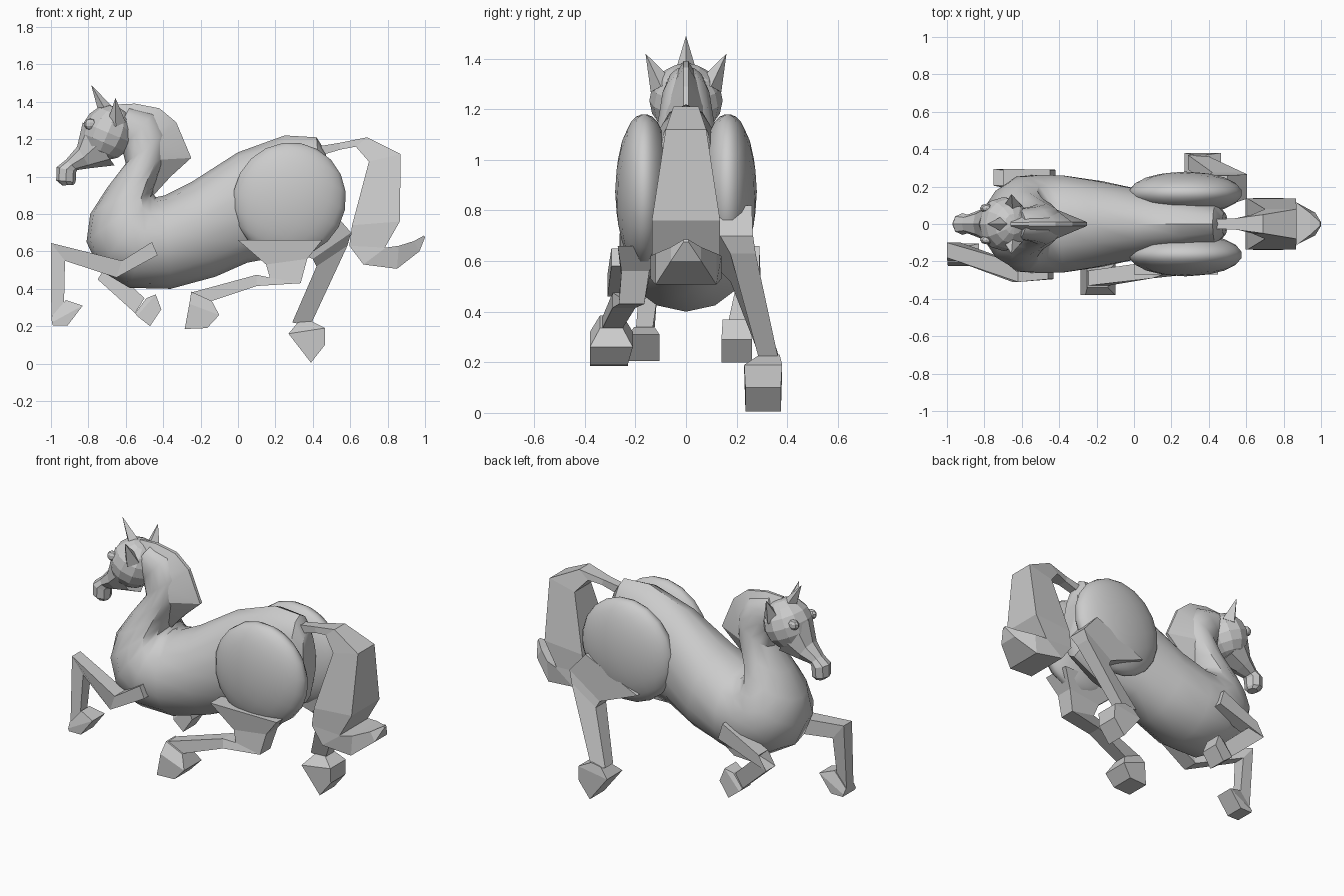
import bpy, bmesh
from math import sin, cos, pi, radians
from mathutils import Vector

BOX = [(0, -1), (0, 1), (1, 1), (1, -1)]
WEDGE = [(0, -.12), (0, .12), (1, 1), (1, -1)]


def oval(n):
    return [(.5 - .5 * cos(2 * pi * i / n), sin(2 * pi * i / n)) for i in range(n)]


def finish(ob, name, smooth):
    ob.name = name
    bpy.ops.object.select_all(action='DESELECT')
    ob.select_set(True)
    bpy.context.view_layer.objects.active = ob
    if smooth:
        bpy.ops.object.shade_smooth_by_angle(angle=radians(smooth))
    return ob


def loft(name, rings, section, smooth=0):
    """Each ring: edge point a (x, z), opposite edge point b (x, z), half width, centre y."""
    bm = bmesh.new()
    loops = []
    for ax, az, bx, bz, w, y in rings:
        loops.append([bm.verts.new((ax + (bx - ax) * t, y + v * w, az + (bz - az) * t))
                      for t, v in section])
    n = len(section)
    for p, q in zip(loops, loops[1:]):
        for i in range(n):
            j = (i + 1) % n
            bm.faces.new((p[i], p[j], q[j], q[i]))
    bm.faces.new(loops[0])
    bm.faces.new(loops[-1])
    bmesh.ops.recalc_face_normals(bm, faces=bm.faces)
    me = bpy.data.meshes.new(name)
    bm.to_mesh(me)
    bm.free()
    ob = bpy.data.objects.new(name, me)
    bpy.context.collection.objects.link(ob)
    return finish(ob, name, smooth)


def ball(name, loc, size, seg, rings, rot=(0, 0, 0), smooth=0):
    bpy.ops.mesh.primitive_uv_sphere_add(segments=seg, ring_count=rings, radius=1,
                                         location=loc, rotation=rot)
    bpy.context.object.scale = size
    return finish(bpy.context.object, name, smooth)


def spike(name, base, tip, radius, sides):
    a, b = Vector(base), Vector(tip)
    bpy.ops.mesh.primitive_cone_add(vertices=sides, radius1=radius, radius2=0,
                                    depth=(b - a).length, location=(a + b) / 2,
                                    rotation=(b - a).to_track_quat('Z', 'Y').to_euler())
    return finish(bpy.context.object, name, 0)


# Body and neck in one sweep from rump to poll
loft("body", [
    (.47, 1.13, .50, .82, .06, 0), (.42, 1.21, .46, .68, .11, 0),
    (.25, 1.22, .27, .58, .15, 0), (0, 1.13, .05, .54, .19, 0),
    (-.25, .97, -.12, .465, .235, 0), (-.39, .90, -.36, .40, .265, 0),
    (-.44, .89, -.58, .405, .27, 0), (-.455, .91, -.74, .50, .26, 0),
    (-.45, .94, -.81, .65, .225, 0), (-.42, 1.01, -.79, .80, .175, 0),
    (-.38, 1.11, -.70, .94, .135, 0), (-.38, 1.24, -.60, 1.07, .11, 0),
    (-.45, 1.34, -.62, 1.15, .095, 0), (-.58, 1.37, -.67, 1.2, .08, 0)],
    oval(14), 35)

# Mane crest, thin along its outer edge
loft("mane", [
    (-.66, 1.385, -.62, 1.28, .06, 0), (-.55, 1.39, -.56, 1.27, .08, 0),
    (-.42, 1.365, -.48, 1.24, .085, 0), (-.33, 1.29, -.43, 1.19, .085, 0),
    (-.25, 1.10, -.42, 1.09, .08, 0), (-.36, 1.0, -.46, 1.02, .07, 0),
    (-.46, .89, -.5, .92, .03, 0)], WEDGE, 20)

# Head, muzzle and nose
ball("skull", (-.695, 0, 1.235), (.14, .145, .148), 12, 8, (0, .4, 0))
loft("muzzle", [
    (-.83, 1.29, -.66, 1.06, .11, 0), (-.86, 1.16, -.79, 1.045, .075, 0),
    (-.92, 1.09, -.86, 1.035, .05, 0), (-.97, 1.05, -.865, 1.025, .058, 0),
    (-.972, .98, -.868, .97, .055, 0), (-.94, .953, -.88, .955, .035, 0)], oval(8))
spike("forelock", (-.705, 0, 1.35), (-.785, 0, 1.49), .042, 4)
for s, side in ((-1, "near"), (1, "far")):
    spike(side + "_ear", (-.65, s * .095, 1.29), (-.655, s * .16, 1.42), .05, 4)
    ball(side + "_eye", (-.79, s * .085, 1.28), (.035, .025, .03), 8, 5)
    ball(side + "_haunch", (.275, s * .165, .875), (.305, .115, .31), 18, 10, (0, .5, 0), 20)

# Tail: thin root, broad fall, upturned tip
loft("tail", [
    (.42, 1.16, .43, 1.11, .025, 0), (.54, 1.18, .55, 1.145, .03, 0),
    (.69, 1.21, .63, 1.16, .05, 0), (.87, 1.12, .70, 1.08, .08, 0),
    (.865, .76, .61, .74, .135, 0), (.785, .62, .595, .63, .135, 0),
    (.79, .62, .67, .53, .14, 0), (.86, .63, .85, .507, .12, 0),
    (.94, .655, .97, .60, .06, 0), (.995, .685, 1.0, .675, .01, 0)], BOX)

# Hind legs
loft("near_hind_leg", [
    (0, .66, .45, .66, .09, -.18), (.15, .53, .37, .56, .055, -.2),
    (.17, .46, .335, .43, .05, -.215), (.10, .475, .10, .415, .045, -.245),
    (-.25, .38, -.14, .335, .04, -.29)], BOX)
loft("near_hind_hoof", [
    (-.25, .385, -.14, .335, .045, -.295), (-.26, .32, -.10, .26, .085, -.295),
    (-.285, .185, -.165, .19, .075, -.305)], BOX)
loft("far_hind_leg", [
    (.15, .66, .5, .82, .08, .18), (.40, .56, .605, .70, .065, .2),
    (.42, .52, .585, .63, .05, .225), (.29, .22, .385, .20, .038, .33)], BOX)
loft("far_hind_hoof", [
    (.32, .22, .385, .23, .04, .33), (.27, .16, .465, .19, .075, .305),
    (.39, .005, .465, .10, .07, .305)], BOX)

# Fore legs
loft("near_fore_leg", [
    (-.46, .65, -.43, .58, .045, -.25), (-.62, .55, -.65, .46, .05, -.26),
    (-1.0, .645, -.925, .55, .04, -.14), (-.998, .23, -.93, .33, .033, -.165)], BOX)
loft("near_fore_hoof", [
    (-.998, .25, -.92, .34, .04, -.165), (-.995, .22, -.83, .31, .06, -.165),
    (-.99, .205, -.91, .205, .06, -.165)], BOX)
loft("far_fore_leg", [
    (-.45, .66, -.42, .56, .04, .25), (-.70, .535, -.75, .45, .045, .25),
    (-.50, .35, -.55, .27, .035, .2)], BOX)
loft("far_fore_hoof", [
    (-.49, .35, -.55, .27, .04, .2), (-.44, .37, -.54, .255, .055, .2),
    (-.41, .29, -.47, .20, .06, .2)], BOX)
